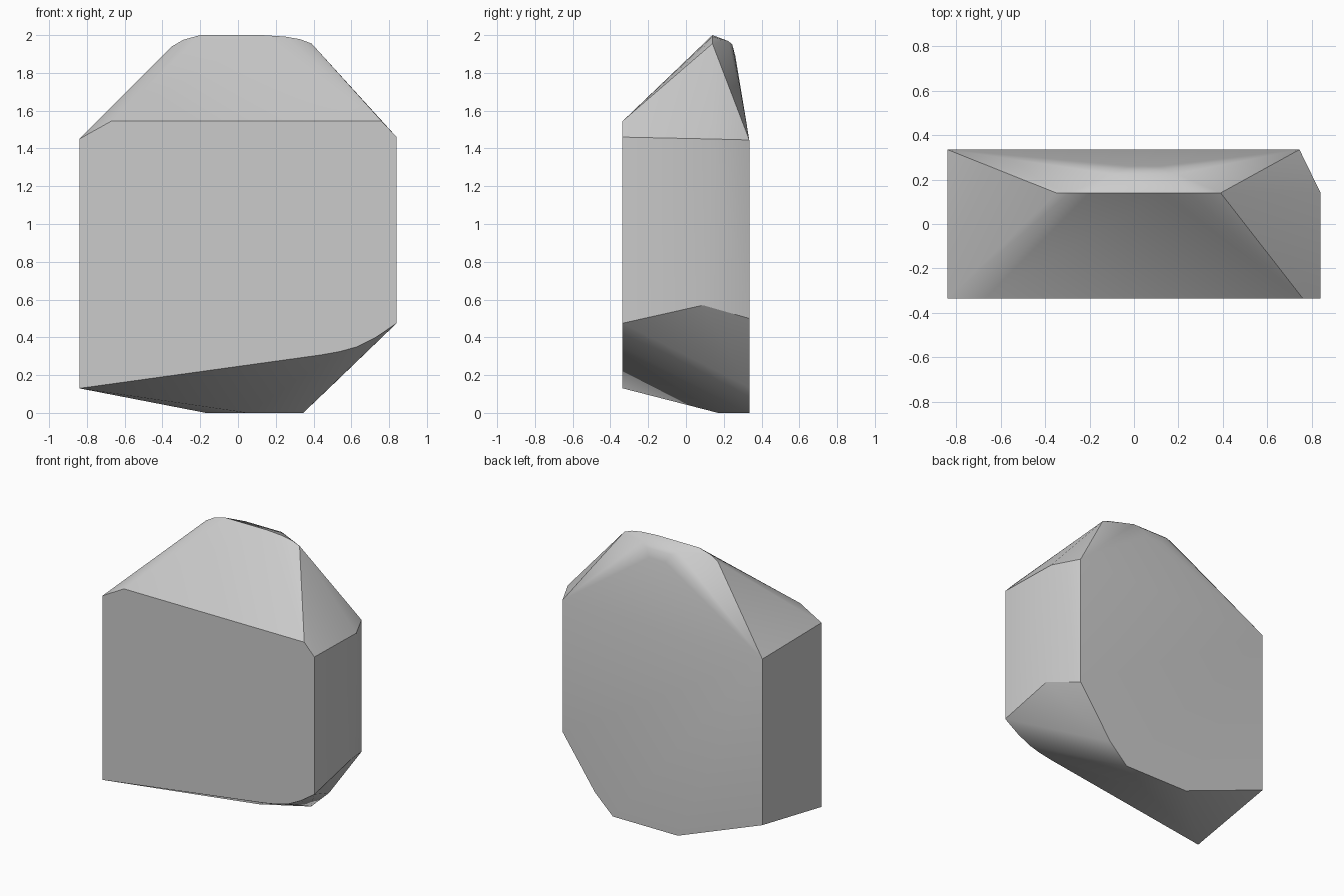
import bpy, bmesh
from math import radians

cube = bpy.data.objects.get("Cube")
if cube:
    bpy.data.objects.remove(cube, do_unlink=True)

FRONT, BACK, SIDE, RIDGE = -0.335, 0.335, 0.84, 0.14

# Outlines of the flat front and back faces, as (x, z)
front_outline = [(-SIDE, 0.13), (-SIDE, 1.45), (-0.67, 1.545), (0.76, 1.545),
                 (SIDE, 1.46), (SIDE, 0.475), (0.73, 0.40), (0.63, 0.35),
                 (0.54, 0.325), (0.44, 0.307)]
back_outline = [(-SIDE, 0.255), (-SIDE, 1.445), (0.745, 1.445), (0.745, 0.5),
                (0.487, 0.135), (0.345, 0), (-0.17, 0)]
# Rounded crest, as (x, z), and the worn step behind it
crest = [(-0.35, 1.94), (-0.29, 1.975), (-0.2, 2), (0.13, 2),
         (0.25, 1.992), (0.33, 1.978), (0.39, 1.955)]
crest_back = [(-0.1, 0.225, 1.968), (0.19, 0.225, 1.968),
              (-0.05, 0.245, 1.95), (0.14, 0.245, 1.95),
              (-0.02, 0.261, 1.89), (0.11, 0.261, 1.89)]
# Bend in the side wall and the lowest point of the underside
corners = [(SIDE, 0.14, 1.45), (SIDE, 0.09, 0.57), (0.05, 0.17, 0)]


def at_depth(outline, y):
    return [(x, y, z) for x, z in outline]


points = (at_depth(front_outline, FRONT) + at_depth(back_outline, BACK)
          + at_depth(crest, RIDGE) + crest_back + corners)

# Wrap the points into one chipped stone block
bm = bmesh.new()
for p in points:
    bm.verts.new(p)
hull = bmesh.ops.convex_hull(bm, input=bm.verts[:])
loose = {v for v in hull["geom_interior"] + hull["geom_unused"]
         if isinstance(v, bmesh.types.BMVert)}
bmesh.ops.delete(bm, geom=list(loose), context="VERTS")
bmesh.ops.dissolve_limit(bm, angle_limit=radians(0.5),
                         verts=bm.verts[:], edges=bm.edges[:])
bmesh.ops.recalc_face_normals(bm, faces=bm.faces[:])
mesh = bpy.data.meshes.new("stone_block")
bm.to_mesh(mesh)
bm.free()

# Plain grey stone
grey = bpy.data.materials.new("stone_grey")
grey.use_nodes = True
grey.diffuse_color = (0.6, 0.6, 0.6, 1)
grey.node_tree.nodes["Principled BSDF"].inputs["Base Color"].default_value = grey.diffuse_color
mesh.materials.append(grey)

stone = bpy.data.objects.new("stone_block", mesh)
bpy.context.collection.objects.link(stone)
bpy.ops.object.select_all(action="DESELECT")
stone.select_set(True)
bpy.context.view_layer.objects.active = stone
bpy.ops.object.shade_smooth_by_angle(angle=radians(30))
